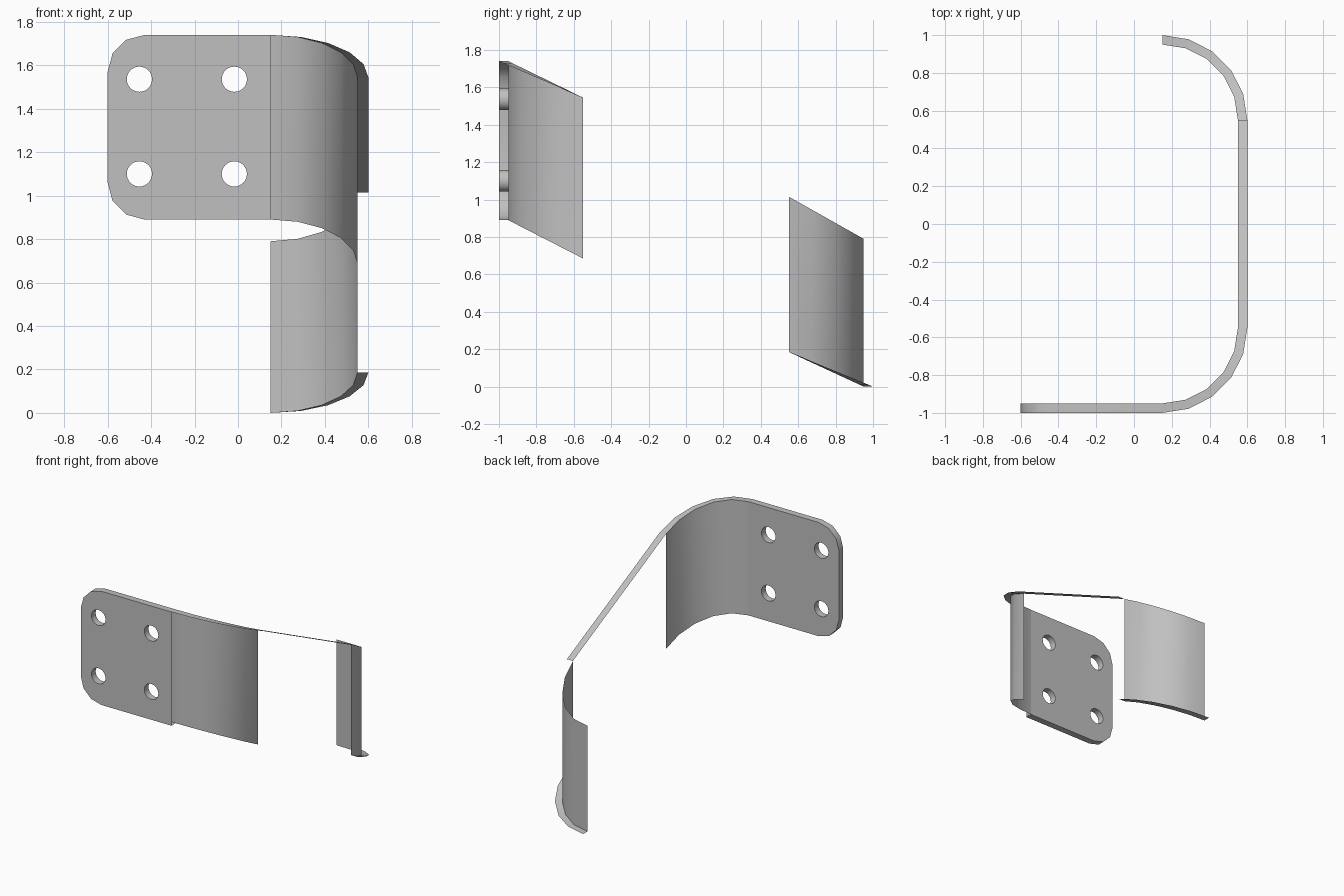
import bpy
import bmesh
from math import cos, sin, pi, radians

old = bpy.data.objects.get("Cube")
if old:
    bpy.data.objects.remove(old, do_unlink=True)

# Single flat metal colour
metal = bpy.data.materials.new("grey_metal")
metal.use_nodes = True
colour = (0.53, 0.53, 0.53, 1)
metal.diffuse_color = colour
metal.node_tree.nodes["Principled BSDF"].inputs["Base Color"].default_value = colour

FRONT, INNER = -1.0, -0.95      # plate faces in y
CX, CY = 0.15, 0.55             # bend centres (y mirrored)
R_IN, R_OUT = 0.40, 0.45
TOP, BOTTOM = 1.74, 0.89
SEGMENTS = 5


def finish(bm, name):
    mesh = bpy.data.meshes.new(name)
    bm.to_mesh(mesh)
    bm.free()
    mesh.materials.append(metal)
    obj = bpy.data.objects.new(name, mesh)
    bpy.context.collection.objects.link(obj)
    bpy.ops.object.select_all(action='DESELECT')
    obj.select_set(True)
    bpy.context.view_layer.objects.active = obj
    bpy.ops.object.shade_smooth_by_angle(angle=radians(35))
    return obj


def ribbon(name, side_a, side_b):
    """Open sheet between two matching rows of points."""
    bm = bmesh.new()
    a = [bm.verts.new(p) for p in side_a]
    b = [bm.verts.new(p) for p in side_b]
    for i in range(len(a) - 1):
        bm.faces.new((a[i], a[i + 1], b[i + 1], b[i]))
    return finish(bm, name)


# Plate outline: rounded on the outer end, square where the bend begins
def plate_outline():
    r, left = 0.17, -0.6
    pts = [(CX, TOP)]
    for cz, start in ((TOP - r, 90), (BOTTOM + r, 180)):
        for k in range(4):
            a = radians(start + 30 * k)
            pts.append((left + r + r * cos(a), cz + r * sin(a)))
    return pts + [(CX, BOTTOM)]


def circle(cx, cz, r=0.058, n=32):
    return [(cx + r * cos(2 * pi * k / n), cz + r * sin(2 * pi * k / n))
            for k in range(n)]


# Mounting plate: two pierced faces, outer rim and hole walls
loops = [plate_outline()]
loops += [circle(x, z) for x in (-0.454, -0.017) for z in (1.10, 1.536)]
bm = bmesh.new()
sides = []
for y in (FRONT, INNER):
    edges, rows = [], []
    for loop in loops:
        row = [bm.verts.new((x, y, z)) for x, z in loop]
        edges += [bm.edges.new((row[i - 1], row[i])) for i in range(len(row))]
        rows.append(row)
    bmesh.ops.triangle_fill(bm, edges=edges, use_beauty=True, use_dissolve=False,
                            normal=(0, -1 if y == FRONT else 1, 0))
    sides.append(rows)
for n, (a, b) in enumerate(zip(*sides)):
    for i in range(len(a)):
        if n == 0 and i == 0:
            continue            # the rim stays open where the bend begins
        bm.faces.new((a[i - 1], a[i], b[i], b[i - 1]))
bmesh.ops.recalc_face_normals(bm, faces=bm.faces)
finish(bm, "mounting_plate")


# Row of points around a bend; height falls evenly with depth
def bend(radius, side, z_end, z_side):
    pts = []
    for k in range(SEGMENTS + 1):
        a = k * pi / 2 / SEGMENTS
        z = z_side + (z_end - z_side) * cos(a)
        pts.append((CX + radius * sin(a), side * (CY + radius * cos(a)), z))
    return pts


# Front bend: inner wall and upper edge
front_top = bend(R_IN, -1, TOP, 1.545)
ribbon("front_bend_wall", front_top, bend(R_IN, -1, BOTTOM, 0.685))
ribbon("front_bend_top_edge", bend(R_OUT, -1, TOP, 1.545), front_top)

# Straight sloping upper edge joining the two bends
ribbon("straight_top_edge",
       [(CX + R_OUT, -CY, 1.545), (CX + R_OUT, CY, 1.015)],
       [(CX + R_IN, -CY, 1.545), (CX + R_IN, CY, 1.015)])

# Back bend: inner wall and lower edge
back_low = bend(R_IN, 1, 0.0, 0.185)
ribbon("back_bend_wall", back_low, bend(R_IN, 1, 0.79, 1.015))
ribbon("back_bend_bottom_edge", bend(R_OUT, 1, 0.0, 0.185), back_low)
